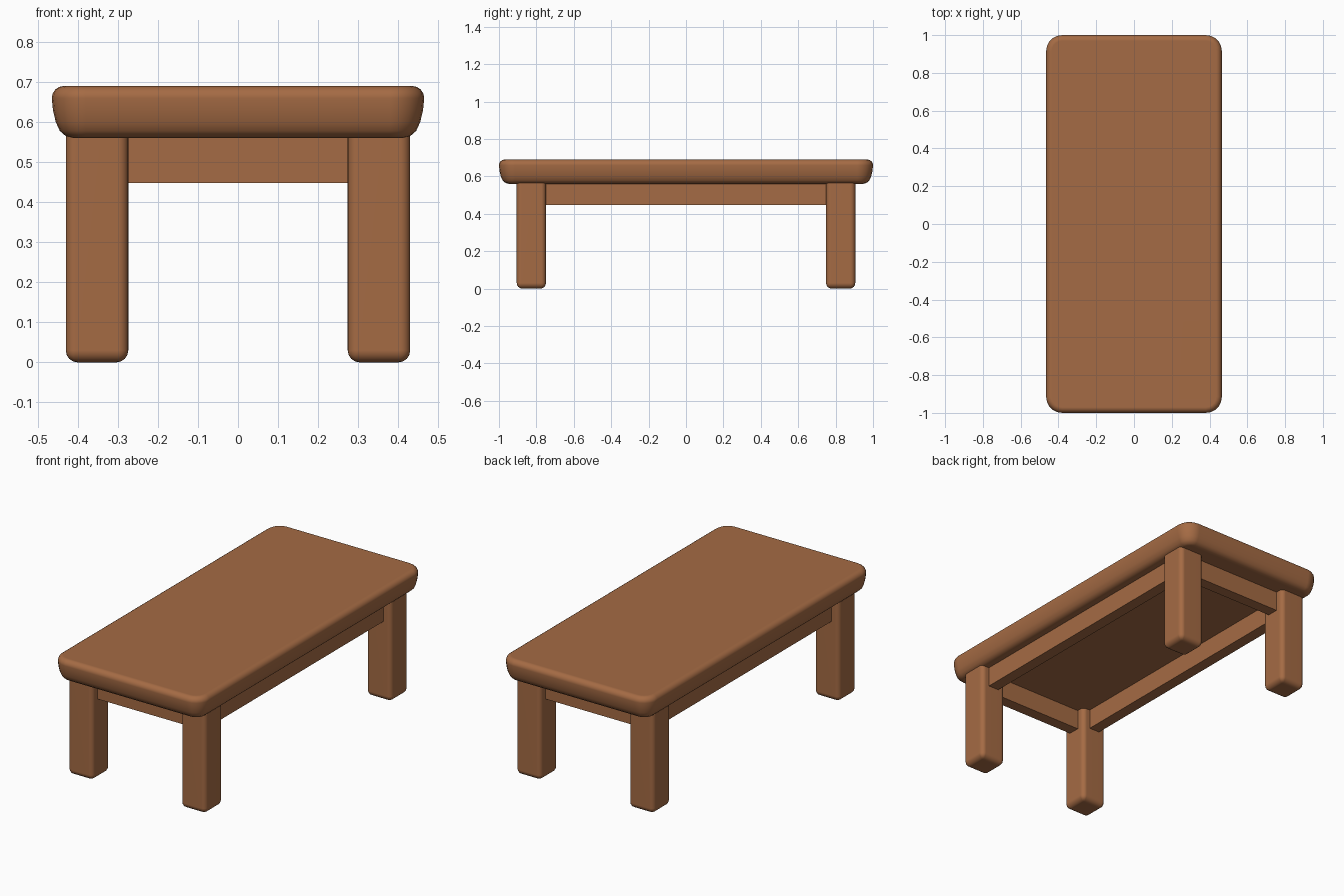
import bpy
import bmesh
import math

if "Cube" in bpy.data.objects:
    bpy.data.objects.remove(bpy.data.objects["Cube"], do_unlink=True)

# Single warm wood colour
wood = bpy.data.materials.new("warm_wood")
wood.use_nodes = True
COLOR = (0.376, 0.147, 0.058, 1)
wood.diffuse_color = COLOR
wood.node_tree.nodes["Principled BSDF"].inputs["Base Color"].default_value = COLOR


def rounded_ring(bm, hx, hy, z, radius, steps=5):
    """One horizontal rounded-rectangle ring of vertices."""
    ring = []
    for corner, (sx, sy) in enumerate(((1, 1), (-1, 1), (-1, -1), (1, -1))):
        for i in range(steps + 1):
            a = math.pi / 2 * (corner + i / steps)
            ring.append(bm.verts.new((sx * (hx - radius) + radius * math.cos(a),
                                      sy * (hy - radius) + radius * math.sin(a), z)))
    return ring


def rounded_block(name, hx, hy, radius, profile, location=(0, 0, 0)):
    """Loft rounded rectangles; profile holds (inset, height) pairs."""
    bm = bmesh.new()
    rings = [rounded_ring(bm, hx - d, hy - d, z, max(radius - d, 0.012))
             for d, z in profile]
    for low, high in zip(rings, rings[1:]):
        n = len(low)
        for i in range(n):
            j = (i + 1) % n
            bm.faces.new((low[i], low[j], high[j], high[i]))
    bm.faces.new(rings[0][::-1])
    bm.faces.new(rings[-1])
    return finish(name, bm, location)


def finish(name, bm, location):
    """Turn a bmesh into a shaded wooden object."""
    mesh = bpy.data.meshes.new(name)
    bm.to_mesh(mesh)
    bm.free()
    mesh.materials.append(wood)
    obj = bpy.data.objects.new(name, mesh)
    obj.location = location
    bpy.context.collection.objects.link(obj)
    bpy.ops.object.select_all(action='DESELECT')
    obj.select_set(True)
    bpy.context.view_layer.objects.active = obj
    bpy.ops.object.shade_smooth_by_angle(angle=math.radians(40))
    obj.modifiers.new("even_shading", 'WEIGHTED_NORMAL').keep_sharp = True
    return obj


def plank(name, size, location):
    """Plain square-edged board."""
    bm = bmesh.new()
    bmesh.ops.create_cube(bm, size=1)
    bmesh.ops.scale(bm, vec=size, verts=bm.verts)
    return finish(name, bm, location)


def arc(radius, z, start, end, steps=4):
    """Quarter-round edge as (inset, height) pairs around height z."""
    angles = [math.radians(start + (end - start) * i / steps) for i in range(steps + 1)]
    return [(radius * (1 - math.cos(a)), z + radius * math.sin(a)) for a in angles]


# Thick top, leaning inward toward its underside
top_profile = ([(0.055, 0.56), (0.035, 0.565), (0.02, 0.578), (0.01, 0.6), (0.003, 0.63)]
               + arc(0.03, 0.66, 0, 90))
rounded_block("table_top", 0.465, 1.0, 0.085, top_profile)

# Four chunky legs with softened feet
leg_profile = arc(0.03, 0.03, -90, 0) + [(0, 0.565)]
for y_name, sy in (("front", -1), ("back", 1)):
    for x_name, sx in (("left", 1), ("right", -1)):
        rounded_block(f"{y_name}_{x_name}_leg", 0.078, 0.078, 0.025, leg_profile,
                      (sx * 0.352, sy * 0.827, 0))

# Aprons joining the legs under the top
for name, s in (("left", 1), ("right", -1)):
    plank(f"{name}_apron", (0.065, 1.56, 0.12), (s * 0.352, 0, 0.508))
for name, s in (("front", -1), ("back", 1)):
    plank(f"{name}_apron", (0.6, 0.065, 0.12), (0, s * 0.827, 0.508))
